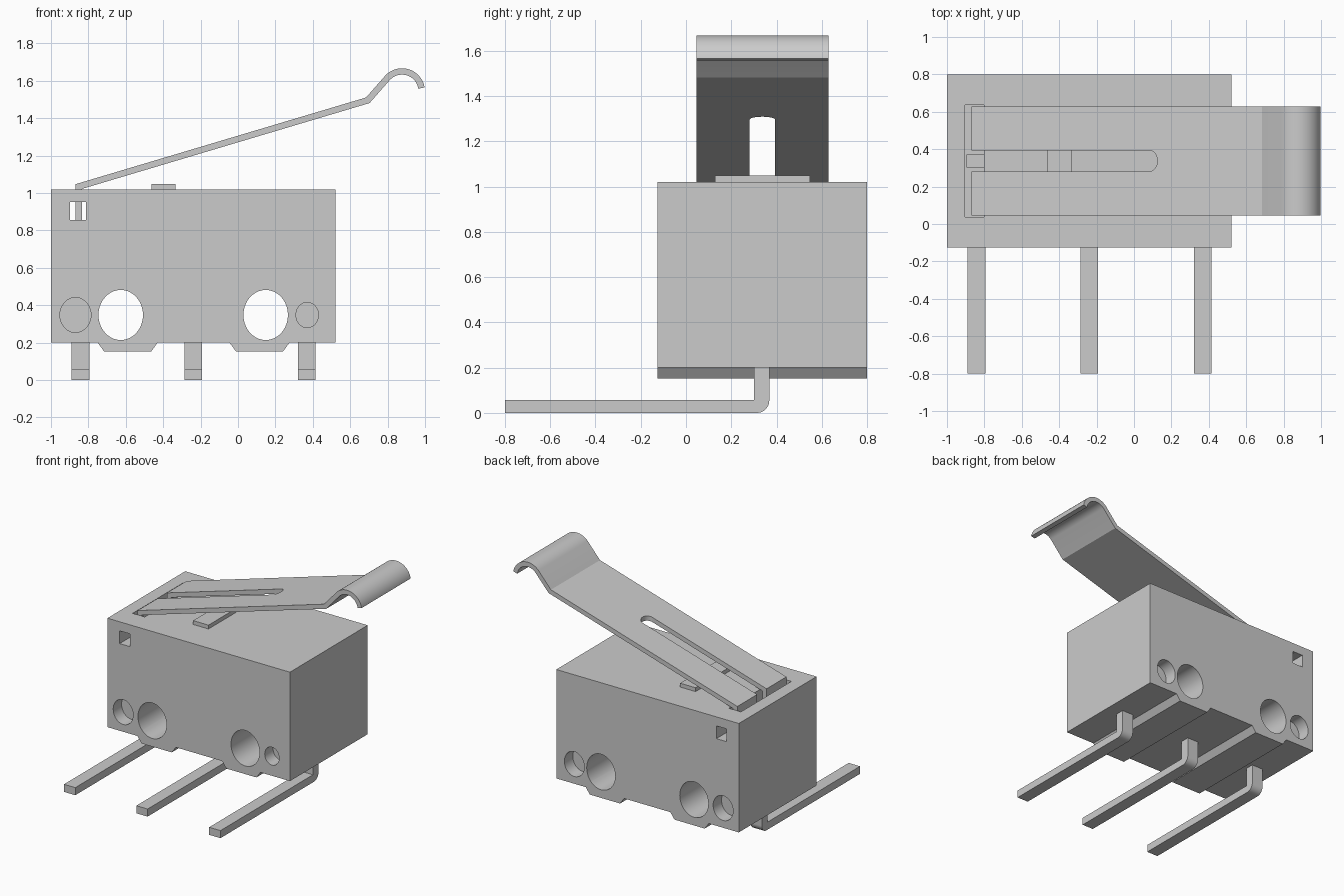
import bpy, bmesh
from math import sin, cos, pi, radians
from mathutils import Vector

if "Cube" in bpy.data.objects:
    bpy.data.objects.remove(bpy.data.objects["Cube"])

grey = bpy.data.materials.new("plain grey")
grey.use_nodes = True
grey.diffuse_color = (0.6, 0.6, 0.6, 1)
grey.node_tree.nodes["Principled BSDF"].inputs["Base Color"].default_value = (0.6, 0.6, 0.6, 1)

MID_Y = 0.3375          # centre line of the housing
FRONT, BACK = -0.125, 0.8
TOP, BASE = 1.02, 0.2


def prism(name, outline, axis, lo, hi):
    """Extrude a 2D outline along one axis."""
    place = {"x": lambda a, b: (lo, a, b),
             "y": lambda a, b: (a, lo, b),
             "z": lambda a, b: (a, b, lo)}[axis]
    bm = bmesh.new()
    face = bm.faces.new([bm.verts.new(place(a, b)) for a, b in outline])
    new = bmesh.ops.extrude_face_region(bm, geom=[face])["geom"]
    shift = Vector([(hi - lo) * (axis == c) for c in "xyz"])
    bmesh.ops.translate(bm, vec=shift, verts=[v for v in new if isinstance(v, bmesh.types.BMVert)])
    bmesh.ops.recalc_face_normals(bm, faces=bm.faces)
    mesh = bpy.data.meshes.new(name)
    bm.to_mesh(mesh)
    bm.free()
    mesh.materials.append(grey)
    obj = bpy.data.objects.new(name, mesh)
    bpy.context.collection.objects.link(obj)
    return obj


def rect(a0, a1, b0, b1):
    return [(a0, b0), (a1, b0), (a1, b1), (a0, b1)]


def arc(cx, cy, rx, ry, start, end, steps):
    angles = [radians(start + (end - start) * i / steps) for i in range(steps + 1)]
    return [(cx + rx * cos(t), cy + ry * sin(t)) for t in angles]


def select(obj):
    bpy.ops.object.select_all(action="DESELECT")
    obj.select_set(True)
    bpy.context.view_layer.objects.active = obj


def cut(obj, cutter):
    mod = obj.modifiers.new("cut", "BOOLEAN")
    mod.operation = "DIFFERENCE"
    mod.solver = "EXACT"
    mod.object = cutter
    select(obj)
    bpy.ops.object.modifier_apply(modifier=mod.name)
    bpy.data.objects.remove(cutter)


def smooth(obj):
    select(obj)
    bpy.ops.object.shade_smooth_by_angle(angle=radians(25))


# Housing with two standoff ridges below
outline = [(-1, TOP), (-1, BASE)]
for x in (-0.59, 0.115):
    outline += [(x - 0.16, BASE), (x - 0.126, 0.153), (x + 0.126, 0.153), (x + 0.16, BASE)]
outline += [(0.52, BASE), (0.52, TOP)]
housing = prism("housing", outline, "y", FRONT, BACK)


def bore(x, rx, y0, y1):
    ring = arc(x, 0.348, rx, rx * 1.125, 0, 360, 40)[:-1]
    cut(housing, prism("bore_cutter", ring, "y", y0, y1))


# Mounting holes go through, the small ones are blind
for x in (-0.627, 0.148):
    bore(x, 0.119, FRONT - 0.1, BACK + 0.1)
DEPTH = 0.1
bore(-0.869, 0.083, FRONT - 0.1, FRONT + DEPTH)
bore(0.37, 0.06, FRONT - 0.1, FRONT + DEPTH)
for x in (-0.869, 0.37):
    bore(x, 0.083, BACK - DEPTH, BACK + 0.1)

# Lever pocket in the top and the window that crosses it
cut(housing, prism("pocket_cutter", rect(-0.904, -0.803, MID_Y - 0.3, MID_Y + 0.3), "z", 0.84, TOP + 0.1))
cut(housing, prism("window_cutter", rect(-0.898, -0.813, 0.856, 0.952), "y", FRONT - 0.1, BACK + 0.1))
smooth(housing)
prism("pocket_rib", rect(-0.895, -0.803, MID_Y - 0.035, MID_Y + 0.035), "z", 0.83, 0.855)

# Plunger
prism("plunger", rect(-0.463, -0.335, MID_Y - 0.21, MID_Y + 0.21), "z", TOP - 0.05, 1.049)

# Lever: upright legs, long arm, ramp and curled tip, as a strip of even thickness
path = [(-0.851, 0.845), (-0.851, 1.035), (0.694, 1.496)]
path += arc(0.877, 1.545, 0.105, 0.105, 137, 9, 20)
path = [Vector(p) for p in path]
HALF = 0.017
upper, lower = [], []
for i, p in enumerate(path):
    before = (p - path[i - 1]).normalized() if i else None
    after = (path[i + 1] - p).normalized() if i + 1 < len(path) else before
    before = before or after
    n1, n2 = Vector((-before.y, before.x)), Vector((-after.y, after.x))
    mitre = (n1 + n2) / (1 + n1.dot(n2)) * HALF
    upper.append(p + mitre)
    lower.append(p - mitre)
lever = prism("lever", upper + lower[::-1], "y", MID_Y - 0.292, MID_Y + 0.292)

# Long round-ended slot that forks the lever
slot = [(-0.95, MID_Y - 0.056)] + arc(0.083, MID_Y, 0.042, 0.056, -90, 90, 16) + [(-0.95, MID_Y + 0.056)]
cut(lever, prism("slot_cutter", slot, "z", 0.5, 1.6))
smooth(lever)

# Three bent terminals
bend = arc(0.313, 0.055, 0.055, 0.055, -90, 0, 10)
profile = [(-0.8, 0)] + bend + [(0.368, 0.24), (0.3, 0.24), (0.3, 0.057), (-0.8, 0.057)]
for label, x in (("right", -0.842), ("middle", -0.24), ("left", 0.367)):
    smooth(prism(label + "_terminal", profile, "x", x - 0.047, x + 0.047))
